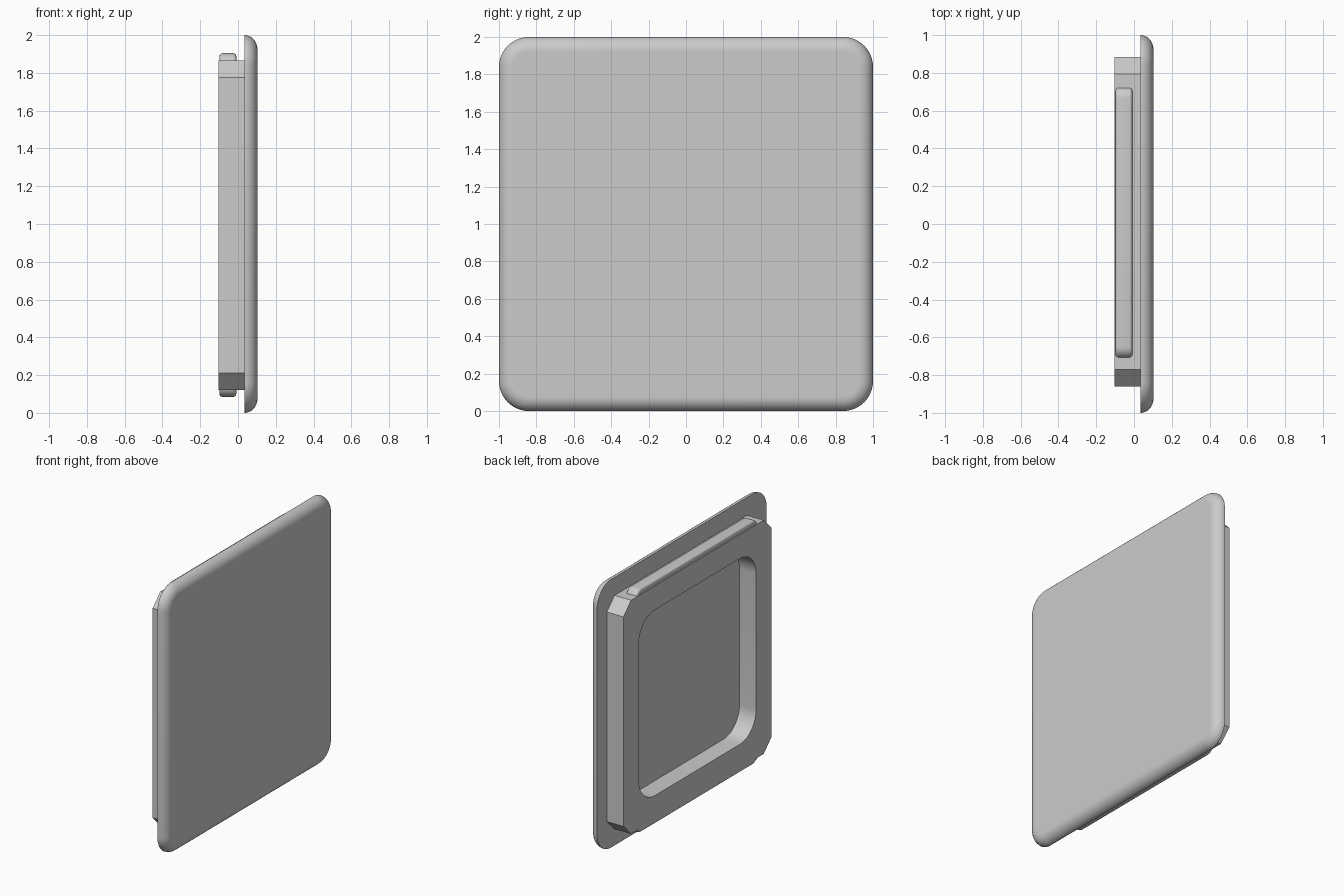
import bpy, bmesh, math

cube = bpy.data.objects.get("Cube")
if cube:
    bpy.data.objects.remove(cube, do_unlink=True)

grey = bpy.data.materials.new("light_grey")
grey.use_nodes = True
colour = (0.6, 0.6, 0.6, 1)
grey.diffuse_color = colour
grey.node_tree.nodes["Principled BSDF"].inputs["Base Color"].default_value = colour


def rounded_rect(cy, cz, hy, hz, r, steps):
    """Outline in the y-z plane; one step per corner gives a chamfer."""
    pts = []
    for k, (sy, sz) in enumerate([(1, 1), (-1, 1), (-1, -1), (1, -1)]):
        for i in range(steps + 1):
            a = (k + i / steps) * math.pi / 2
            pts.append((cy + sy * (hy - r) + r * math.cos(a),
                        cz + sz * (hz - r) + r * math.sin(a)))
    return pts


def finish(name, bm):
    bmesh.ops.recalc_face_normals(bm, faces=bm.faces)
    mesh = bpy.data.meshes.new(name)
    bm.to_mesh(mesh)
    bm.free()
    mesh.materials.append(grey)
    obj = bpy.data.objects.new(name, mesh)
    bpy.context.collection.objects.link(obj)
    bpy.ops.object.select_all(action='DESELECT')
    obj.select_set(True)
    bpy.context.view_layer.objects.active = obj
    bpy.ops.object.shade_smooth_by_angle(angle=math.radians(32))
    return obj


def loft(name, cy, cz, hy, hz, r, rings, steps=10):
    """Stack inset copies of a rounded rectangle along x; rings are (x, inset)."""
    bm = bmesh.new()
    loops = [[bm.verts.new((x, y, z)) for y, z in
              rounded_rect(cy, cz, hy - t, hz - t, r - t, steps)] for x, t in rings]
    n = len(loops[0])
    for a, b in zip(loops, loops[1:]):
        for i in range(n):
            j = (i + 1) % n
            bm.faces.new((a[i], a[j], b[j], b[i]))
    bm.faces.new(loops[0])
    bm.faces.new(loops[-1])
    return finish(name, bm)


def quarter(x0, dx, inset, steps):
    """Rings of a quarter-round edge running from x0 to x0 + dx."""
    return [(x0 + dx * math.sin(a), inset * (1 - math.cos(a)))
            for a in (i / steps * math.pi / 2 for i in range(steps + 1))]


BACK, JOIN, FACE = -0.103, 0.034, 0.103
MID_Y, MID_Z = 0.0125, 0.9945

# Face plate with a rounded front edge
loft("face_plate", 0, 1, 1, 1, 0.16,
     quarter(JOIN, FACE - JOIN, 0.075, 12) + [(FACE, 0.085)], steps=12)

# Chamfered frame with a rounded opening behind the plate
bm = bmesh.new()
for outline in (rounded_rect(MID_Y, MID_Z, 0.872, 0.872, 0.09, 1),
                rounded_rect(MID_Y, MID_Z, 0.693, 0.693, 0.19, 10)):
    verts = [bm.verts.new((BACK, y, z)) for y, z in outline]
    for i, v in enumerate(verts):
        bm.edges.new((v, verts[(i + 1) % len(verts)]))
bmesh.ops.triangle_fill(bm, edges=bm.edges[:], use_beauty=True, normal=(-1, 0, 0))
out = bmesh.ops.extrude_face_region(bm, geom=bm.faces[:], use_keep_orig=True)
for v in out["geom"]:
    if isinstance(v, bmesh.types.BMVert):
        v.co.x = JOIN
finish("back_frame", bm)

# Rounded catch ridges along the top and bottom of the frame
edge = quarter(-0.025, 0.016, 0.016, 5)
back_edge = [(-0.107 - x, t) for x, t in reversed(edge)]
for name, side in (("top_ridge", 1), ("bottom_ridge", -1)):
    loft(name, MID_Y - 0.005, MID_Z + side * 0.847, 0.718, 0.0625, 0.06,
         back_edge + edge, steps=8)
